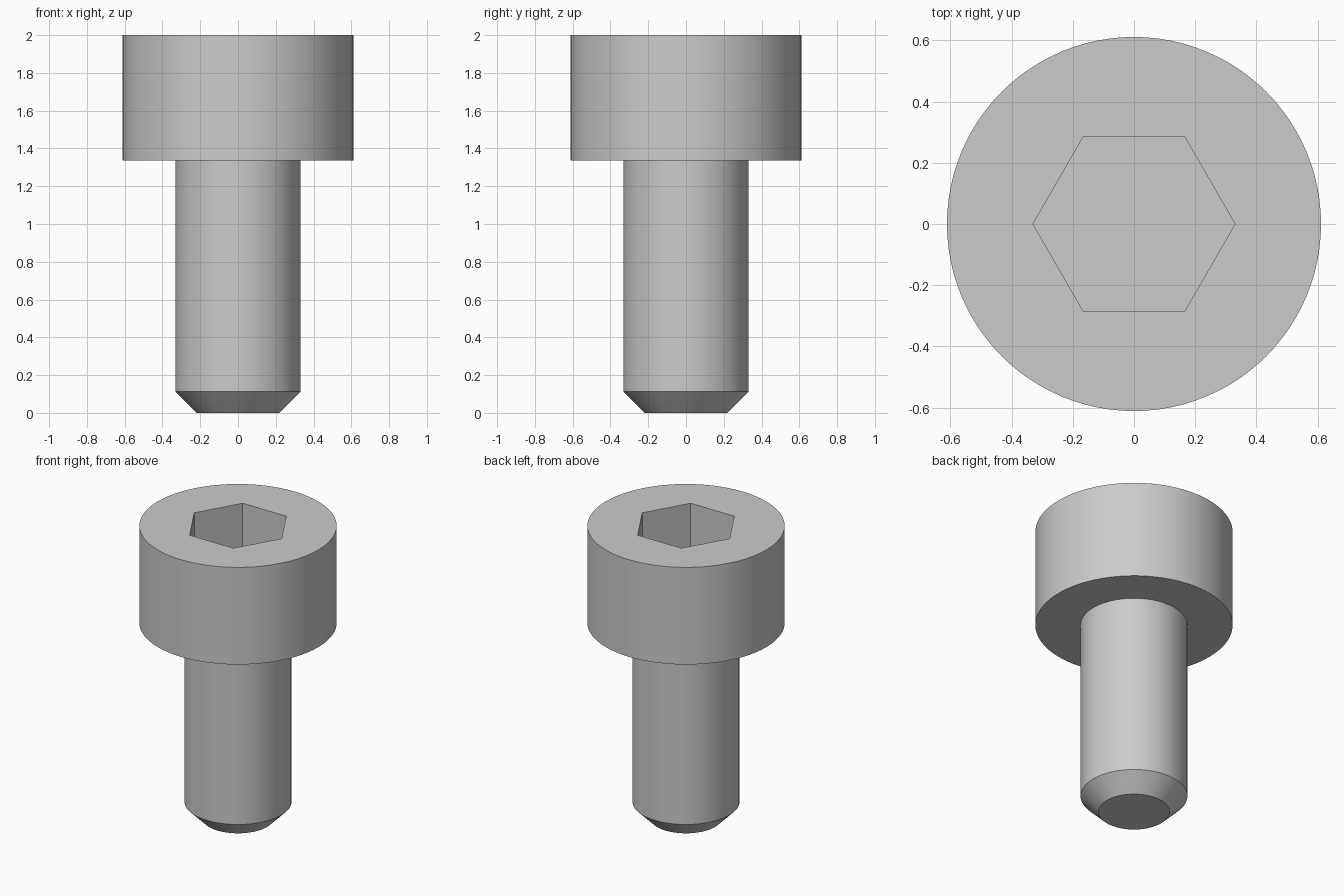
import bpy, bmesh, math

if "Cube" in bpy.data.objects:
    bpy.data.objects.remove(bpy.data.objects["Cube"])

SIDES = 96


def activate(obj):
    bpy.ops.object.select_all(action='DESELECT')
    obj.select_set(True)
    bpy.context.view_layer.objects.active = obj


def stack_rings(name, profile, sides):
    """Closed solid made from (radius, z) rings, capped at both ends."""
    bm = bmesh.new()
    rings = []
    for r, z in profile:
        rings.append([bm.verts.new((r * math.cos(2 * math.pi * i / sides),
                                    r * math.sin(2 * math.pi * i / sides), z))
                      for i in range(sides)])
    for low, high in zip(rings, rings[1:]):
        for i in range(sides):
            j = (i + 1) % sides
            bm.faces.new((low[i], low[j], high[j], high[i]))
    bm.faces.new(rings[0][::-1])
    bm.faces.new(rings[-1])
    bmesh.ops.recalc_face_normals(bm, faces=bm.faces)
    mesh = bpy.data.meshes.new(name)
    bm.to_mesh(mesh)
    bm.free()
    obj = bpy.data.objects.new(name, mesh)
    bpy.context.collection.objects.link(obj)
    return obj


# Screw body: chamfered tip, shank and cylindrical head
screw = stack_rings("socket_head_screw", [
    (0.22, 0.0), (0.331, 0.112), (0.331, 1.336),
    (0.611, 1.336), (0.611, 2.0)], SIDES)

# Hexagonal socket, corners on the x axis
socket = stack_rings("hex_socket_cutter", [(0.33, 1.67), (0.33, 2.2)], 6)
socket.hide_render = True

cut = screw.modifiers.new("hex_socket", 'BOOLEAN')
cut.operation = 'DIFFERENCE'
cut.solver = 'EXACT'
cut.object = socket
activate(screw)
bpy.ops.object.modifier_apply(modifier=cut.name)
bpy.data.objects.remove(socket, do_unlink=True)

# Smooth cylinder walls, sharp rims and socket corners
activate(screw)
bpy.ops.object.shade_smooth_by_angle(angle=math.radians(30))
